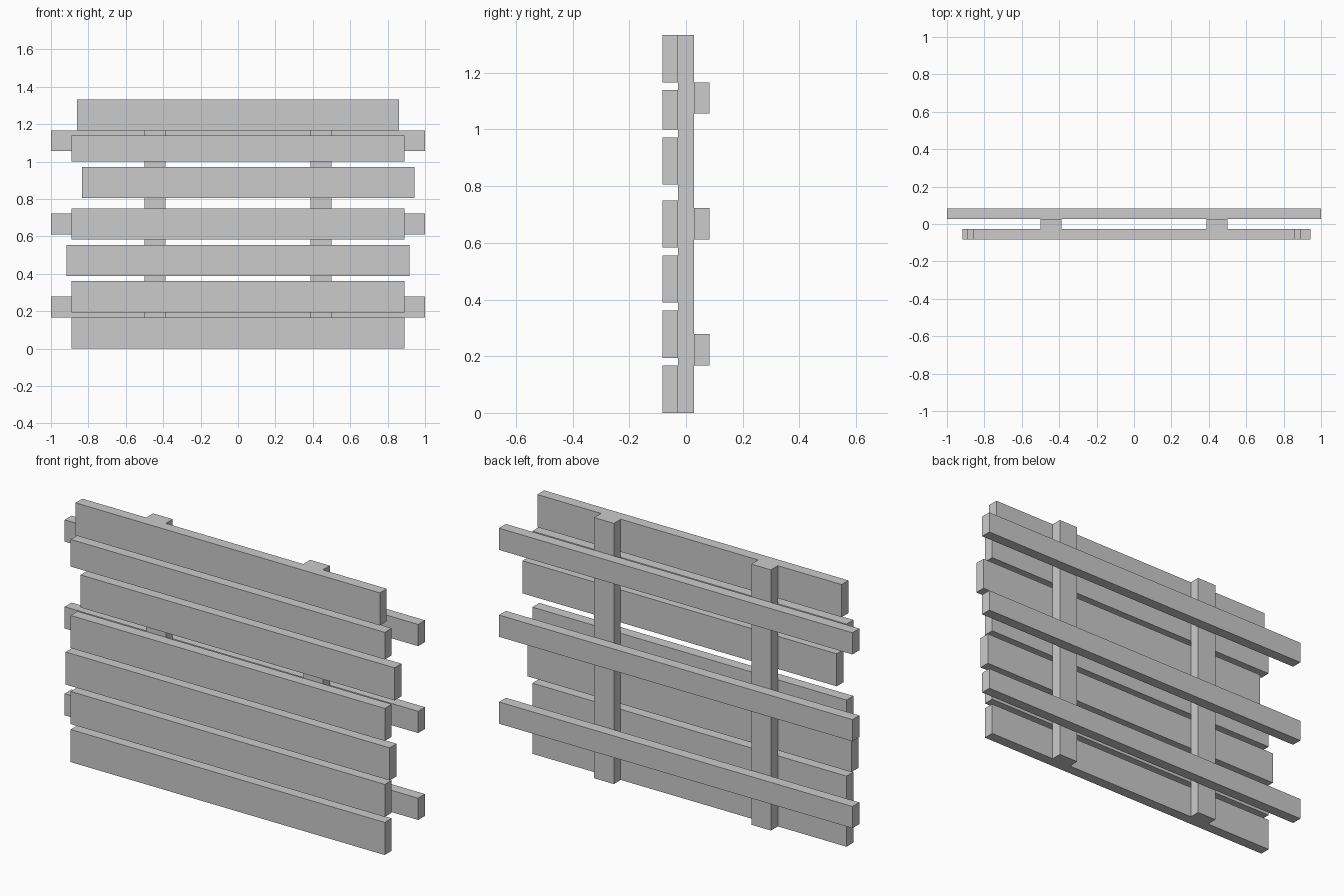
import bpy, bmesh
from mathutils import Vector

if "Cube" in bpy.data.objects:
    bpy.data.objects.remove(bpy.data.objects["Cube"])

U = 1 / 36  # the whole model sits on a grid of 36 steps per unit


def box(name, x, y, z):
    """Box from (min, max) ranges given in grid steps."""
    bm = bmesh.new()
    bmesh.ops.create_cube(bm, size=1)
    lo = Vector((x[0], y[0], z[0])) * U
    hi = Vector((x[1], y[1], z[1])) * U
    bmesh.ops.scale(bm, vec=hi - lo, verts=bm.verts)
    bmesh.ops.translate(bm, vec=(lo + hi) / 2, verts=bm.verts)
    mesh = bpy.data.meshes.new(name)
    bm.to_mesh(mesh)
    bm.free()
    obj = bpy.data.objects.new(name, mesh)
    bpy.context.collection.objects.link(obj)
    return obj


# Front boards, bottom to top: left, right, bottom, top
boards = [
    (-32, 32, 0, 6),
    (-32, 32, 7, 13),
    (-33, 33, 14, 20),
    (-32, 32, 21, 27),
    (-30, 34, 29, 35),
    (-32, 32, 36, 41),
    (-31, 31, 42, 48),
]
for i, (x0, x1, z0, z1) in enumerate(boards, 1):
    box(f"front_board_{i}", (x0, x1), (-3, -1), (z0, z1))

# Upright posts
box("post_left", (-18, -14), (-1, 1), (0, 48))
box("post_right", (14, 18), (-1, 1), (0, 48))

# Back rails
for i in range(3):
    z = 6 + 16 * i
    box(f"back_rail_{i + 1}", (-36, 36), (1, 3), (z, z + 4))
